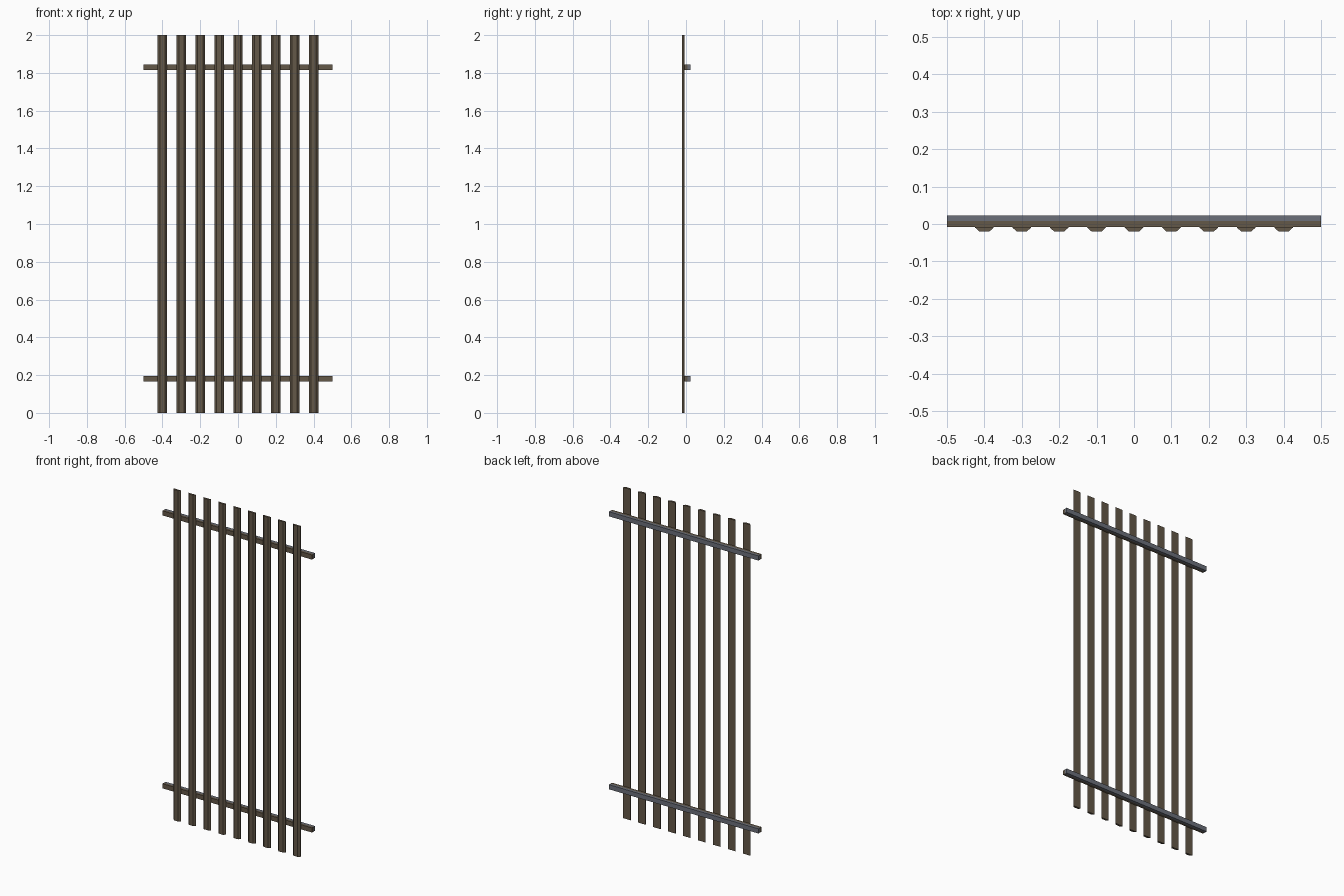
import bpy, bmesh
from mathutils import Vector

if "Cube" in bpy.data.objects:
    bpy.data.objects.remove(bpy.data.objects["Cube"])


def srgb(r, g, b):
    def lin(c):
        c /= 255
        return c / 12.92 if c <= 0.04045 else ((c + 0.055) / 1.055) ** 2.4
    return (lin(r), lin(g), lin(b), 1)


def material(name, colour):
    m = bpy.data.materials.new(name)
    m.diffuse_color = colour
    m.use_nodes = True
    m.node_tree.nodes["Principled BSDF"].inputs["Base Color"].default_value = m.diffuse_color
    return m


brown = material("brown_wood", srgb(100, 88, 72))
grey = material("grey_metal", srgb(108, 112, 122))


def extrude(name, profile, move, mat):
    """Extrude a closed 3D profile along a vector."""
    bm = bmesh.new()
    face = bm.faces.new([bm.verts.new(p) for p in profile])
    res = bmesh.ops.extrude_face_region(bm, geom=[face])
    verts = [g for g in res["geom"] if isinstance(g, bmesh.types.BMVert)]
    bmesh.ops.translate(bm, verts=verts, vec=Vector(move))
    bmesh.ops.recalc_face_normals(bm, faces=bm.faces)
    me = bpy.data.meshes.new(name)
    bm.to_mesh(me)
    bm.free()
    me.materials.append(mat)
    ob = bpy.data.objects.new(name, me)
    bpy.context.collection.objects.link(ob)
    return ob


# Nine upright slats with chamfered fronts
for i in range(9):
    x = -0.4 + 0.1 * i
    half = [(0.025, -0.0075), (0.025, -0.0095), (0.0135, -0.02)]
    pts = [(x + a, y, 0) for a, y in half]
    pts += [(x - a, y, 0) for a, y in reversed(half)]
    extrude(f"slat_{i + 1}", pts, (0, 0, 2), brown)

# Two cross rails: brown front strip and grey rear bar
for label, z in (("lower", 0.18), ("upper", 1.83)):
    for part, y0, y1, mat in (("rail_front", -0.0075, 0.0075, brown),
                              ("rail_back", 0.0075, 0.0225, grey)):
        pts = [(-0.5, y0, z - 0.014), (-0.5, y1, z - 0.014),
               (-0.5, y1, z + 0.014), (-0.5, y0, z + 0.014)]
        extrude(f"{label}_{part}", pts, (1, 0, 0), mat)
